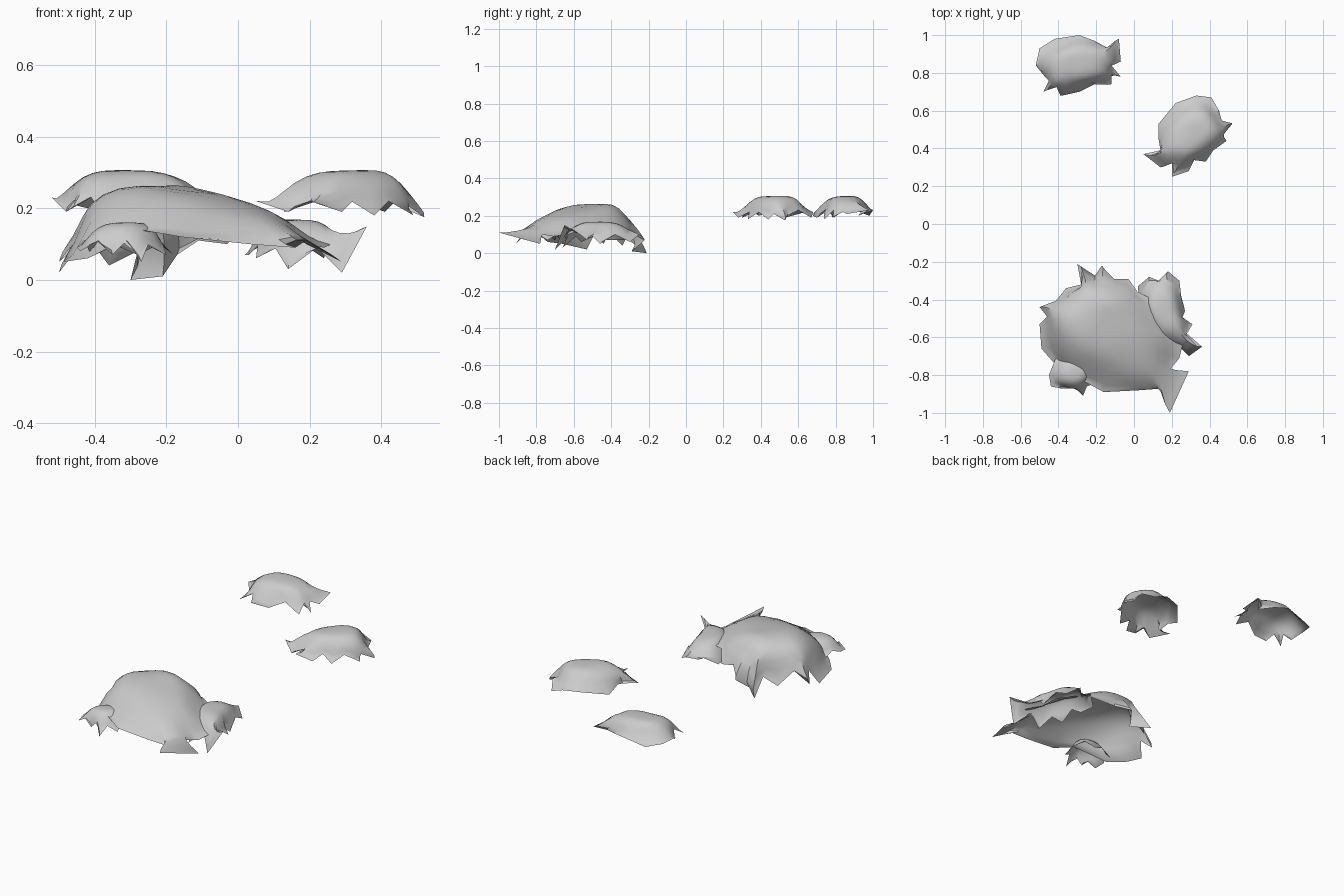
import bpy, bmesh
from mathutils import Vector, noise


def soften(pts):
    """Smooth a closed outline."""
    n = len(pts)
    return [(pts[i - 2] + pts[i - 1] * 2 + pts[i] * 2 + pts[(i + 1) % n] * 2
             + pts[(i + 2) % n]) / 8 for i in range(n)]


def patch(name, centre, rim, slope=(0, 0), p=(3.8, 3.8), rings=9, crumple=0.022, freq=9):
    """Thin open sheet draped as a dome from a centre point down to a ragged rim.
    p is the steepness of the rim at the front right and at the back left."""
    c = Vector(centre)
    rim = [Vector(v) for v in rim]
    n = len(rim)
    # softened outline drives the interior so spikes stay at the edge
    soft = soften(rim)
    bm = bmesh.new()
    mid = bm.verts.new(c)
    prev = None
    for k in range(1, rings + 1):
        u = k / rings
        t = 1 - (1 - u) ** 1.8
        row = []
        for i in range(n):
            edge = soft[i].lerp(rim[i], u ** 3)
            q = c.lerp(edge, t)
            d = (edge - c).to_2d().normalized()
            pw = p[0] + (p[1] - p[0]) * (0.5 + 0.5 * d.dot(Vector((-0.7, 0.7))))
            h = c.z + slope[0] * (q.x - c.x) + slope[1] * (q.y - c.y)
            h = min(h, c.z + 0.006)
            q.z = h + (edge.z - h) * t ** pw
            if k < rings:
                w = noise.noise_vector(q * freq) * crumple * t
                q += Vector((w.x, w.y, w.z * 0.5))
            row.append(bm.verts.new(q))
        for i in range(n):
            j = (i + 1) % n
            if prev:
                bm.faces.new((prev[i], row[i], row[j], prev[j]))
            else:
                bm.faces.new((mid, row[i], row[j]))
        prev = row
    bm.normal_update()
    if sum(f.normal.z for f in bm.faces) < 0:
        bmesh.ops.reverse_faces(bm, faces=bm.faces[:])
    me = bpy.data.meshes.new(name)
    bm.to_mesh(me)
    bm.free()
    ob = bpy.data.objects.new(name, me)
    bpy.context.collection.objects.link(ob)
    bpy.ops.object.select_all(action='DESELECT')
    ob.select_set(True)
    bpy.context.view_layer.objects.active = ob
    bpy.ops.object.shade_smooth_by_angle(angle=0.75)


# large draped sheet at the front
patch("large_sheet", (-0.17, -0.53, 0.256), [
    (-.30, -.21, .0), (-.21, -.29, .01), (-.17, -.22, .07), (-.11, -.30, .11),
    (-.03, -.29, .10), (.02, -.36, .15), (.10, -.40, .14), (.15, -.49, .15),
    (.19, -.57, .12), (.26, -.63, .10), (.24, -.71, .09), (.19, -.77, .10),
    (.29, -.78, .05), (.19, -1.0, .11), (.16, -.87, .09), (.03, -.88, .10),
    (-.16, -.89, .12), (-.27, -.83, .14), (-.42, -.74, .06), (-.49, -.66, .05),
    (-.50, -.53, .02), (-.46, -.49, .10), (-.50, -.44, .05), (-.42, -.42, .12),
    (-.36, -.34, .04), (-.28, -.32, .08)],
    slope=(-.1, .06), p=(2.8, 5.5), crumple=.03, freq=6)

# small sheet tucked under the right side
patch("right_small_sheet", (.14, -.46, .168), [
    (.02, -.33, .07), (.08, -.28, .11), (.13, -.30, .08), (.18, -.25, .10),
    (.24, -.30, .06), (.25, -.38, .10), (.27, -.46, .05), (.25, -.51, .10),
    (.31, -.53, .07), (.28, -.58, .11), (.36, -.65, .15), (.29, -.70, .02),
    (.22, -.63, .09), (.14, -.66, .03), (.11, -.59, .09), (.05, -.56, .06),
    (.06, -.47, .10), (.03, -.42, .07)])

# small sheet tucked under the front left corner
patch("left_small_sheet", (-.32, -.79, .16), [
    (-.45, -.80, .09), (-.44, -.86, .08), (-.39, -.87, .11), (-.35, -.87, .07),
    (-.31, -.87, .11), (-.27, -.91, .05), (-.25, -.86, .10), (-.20, -.84, .07),
    (-.21, -.79, .10), (-.18, -.74, .07), (-.22, -.69, .10), (-.28, -.67, .07),
    (-.35, -.69, .10), (-.41, -.70, .07), (-.43, -.75, .11)], rings=7, crumple=.014)

# separate sheet at the back left
patch("back_left_sheet", (-.32, .86, .306), [
    (-.52, .84, .23), (-.48, .79, .19), (-.45, .76, .23), (-.48, .70, .19),
    (-.41, .73, .23), (-.39, .68, .20), (-.29, .70, .19), (-.21, .74, .23),
    (-.12, .74, .18), (-.12, .79, .23), (-.07, .78, .19), (-.12, .84, .22),
    (-.07, .86, .21), (-.08, .98, .23), (-.13, .92, .20), (-.21, .97, .22),
    (-.29, 1.0, .23), (-.42, .98, .20), (-.50, .93, .22)])

# separate sheet at the back right
patch("back_right_sheet", (.33, .49, .306), [
    (.33, .68, .22), (.41, .67, .19), (.45, .60, .23), (.46, .54, .20),
    (.52, .53, .175), (.47, .47, .21), (.49, .44, .18), (.42, .39, .22),
    (.38, .33, .18), (.32, .34, .22), (.29, .28, .19), (.20, .25, .22),
    (.20, .33, .22), (.14, .30, .19), (.05, .37, .22), (.14, .39, .20),
    (.13, .45, .22), (.13, .53, .19), (.22, .64, .22)])
